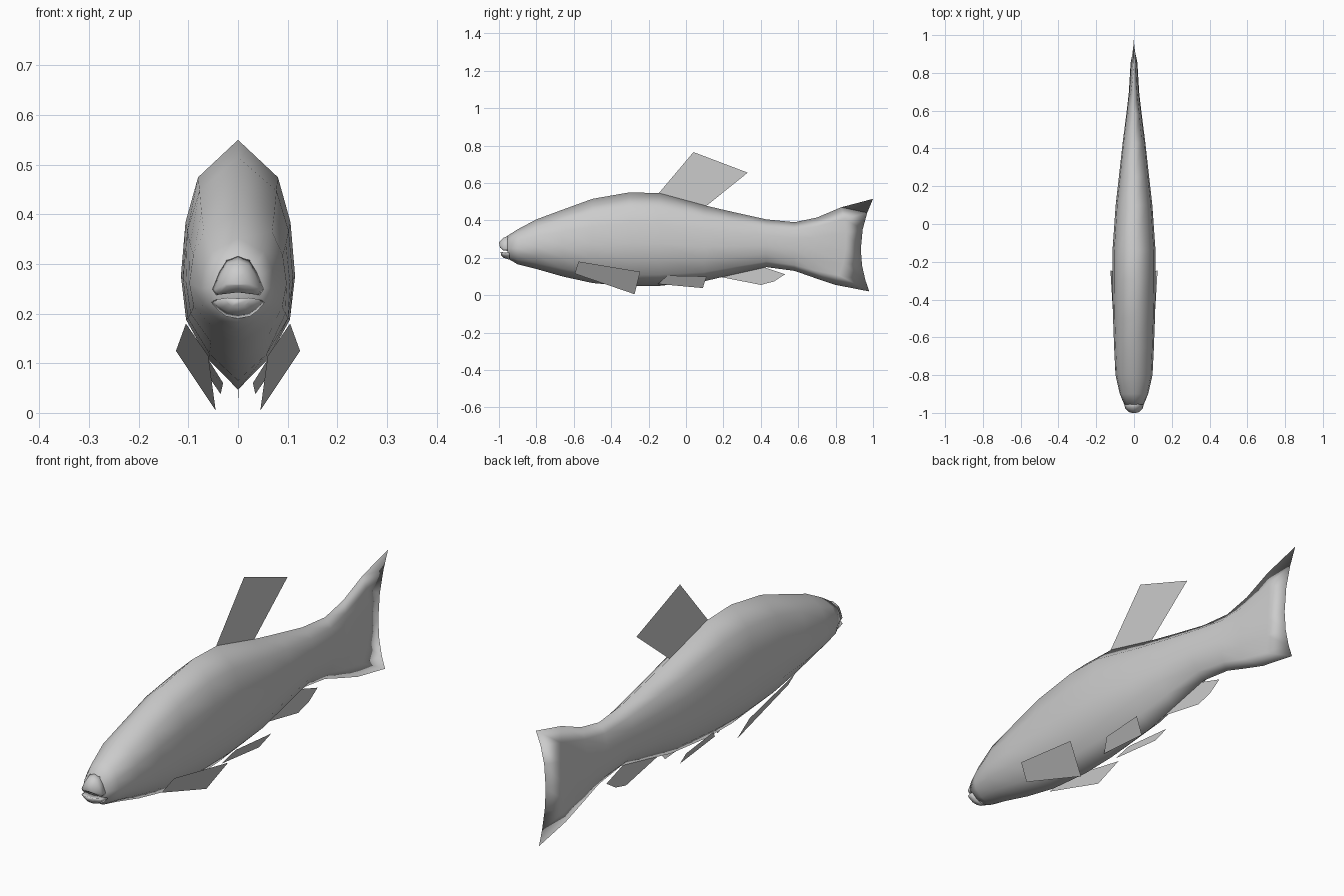
import bpy, bmesh

cube = bpy.data.objects.get("Cube")
if cube:
    bpy.data.objects.remove(cube, do_unlink=True)

grey = bpy.data.materials.new("Plain grey")
grey.use_nodes = True
grey.diffuse_color = (0.6, 0.6, 0.6, 1)
bsdf = next(n for n in grey.node_tree.nodes if n.type == 'BSDF_PRINCIPLED')
bsdf.inputs["Base Color"].default_value = (0.6, 0.6, 0.6, 1)

# Half cross-sections from top to bottom: (fraction of half width, fraction of depth)
BODY = [(0, 0), (.70, .15), (.92, .33), (1, .545), (.91, .72), (.52, .88), (0, 1)]
UPPER_LIP = [(0, 0), (.45, .12), (.72, .4), (1, .85), (.85, 1), (0, .93)]
LOWER_LIP = [(0, .07), (.85, 0), (1, .15), (.72, .6), (.45, .88), (0, 1)]


def finish(name, bm, smooth):
    mesh = bpy.data.meshes.new(name)
    bm.to_mesh(mesh)
    bm.free()
    mesh.materials.append(grey)
    for p in mesh.polygons:
        p.use_smooth = smooth
    obj = bpy.data.objects.new(name, mesh)
    bpy.context.collection.objects.link(obj)
    return obj


def loft(name, profile, stations):
    """Stations: (y top, z top, y bottom, z bottom, half width, bulge, pinch)."""
    bm = bmesh.new()
    rings = []
    for yt, zt, yb, zb, w, bulge, pinch in stations:
        half = [(w * f ** pinch, yt + (yb - yt) * t + bulge * 4 * t * (1 - t),
                 zt + (zb - zt) * t) for f, t in profile]
        pts = half + [(-x, y, z) for x, y, z in half[-2:0:-1]]
        rings.append([bm.verts.new(p) for p in pts])
    n = len(rings[0])
    for a, b in zip(rings, rings[1:]):
        for i in range(n):
            j = (i + 1) % n
            bm.faces.new((a[i], a[j], b[j], b[i]))
    bm.faces.new(rings[0])
    if stations[-1][4] > 0:
        bm.faces.new(rings[-1])
    bmesh.ops.remove_doubles(bm, verts=bm.verts, dist=0.0005)
    bmesh.ops.recalc_face_normals(bm, faces=bm.faces)
    return finish(name, bm, True)


def fin(name, points, side=1):
    bm = bmesh.new()
    verts = [bm.verts.new((x * side, y, z)) for x, y, z in points]
    bm.faces.new(verts if side > 0 else verts[::-1])
    return finish(name, bm, False)


# Body running from the snout into the thin forked tail
trunk = [(-.955, .317, .197, .052), (-.90, .352, .165, .075), (-.80, .405, .14, .098),
         (-.66, .457, .10, .105), (-.50, .515, .065, .111), (-.30, .55, .047, .115),
         (-.14, .545, .05, .114), (.10, .48, .075, .097), (.25, .445, .11, .08),
         (.43, .405, .15, .06), (.58, .39, .13, .041)]
stations = [(y, zt, y, zb, w, 0, 1) for y, zt, zb, w in trunk]
stations += [(.70, .415, .68, .095, .028, 0, 1.5),
             (.83, .47, .80, .055, .018, .04, 2.2),
             (1.0, .515, .98, .02, 0, -.055, 1)]
loft("body", BODY, stations)

# Lips with an open groove between them
loft("upper_lip", UPPER_LIP, [(-.945, .32, -.945, .237, .054, 0, 1),
                              (-.975, .307, -.975, .238, .047, 0, 1),
                              (-1.0, .283, -.995, .255, .026, 0, 1)])
loft("lower_lip", LOWER_LIP, [(-.945, .228, -.945, .19, .054, 0, 1),
                              (-.975, .229, -.975, .20, .047, 0, 1),
                              (-.992, .232, -.988, .213, .026, 0, 1)])

# Single fins on the centre line
fin("dorsal_fin", [(0, -.15, .54), (0, .10, .47), (0, .33, .655), (0, .04, .765)])
fin("anal_fin", [(0, .18, .098), (0, .40, .055), (0, .47, .073), (0, .53, .112),
                 (0, .40, .155)])

# Paired fins
for label, side in (("left", 1), ("right", -1)):
    fin(label + "_pectoral_fin", [(.105, -.575, .18), (.06, -.595, .115),
                                  (.045, -.275, .005), (.125, -.245, .125)], side)
    fin(label + "_pelvic_fin", [(.058, -.10, .105), (.03, -.15, .06),
                                (.035, .09, .038), (.078, .11, .10)], side)
